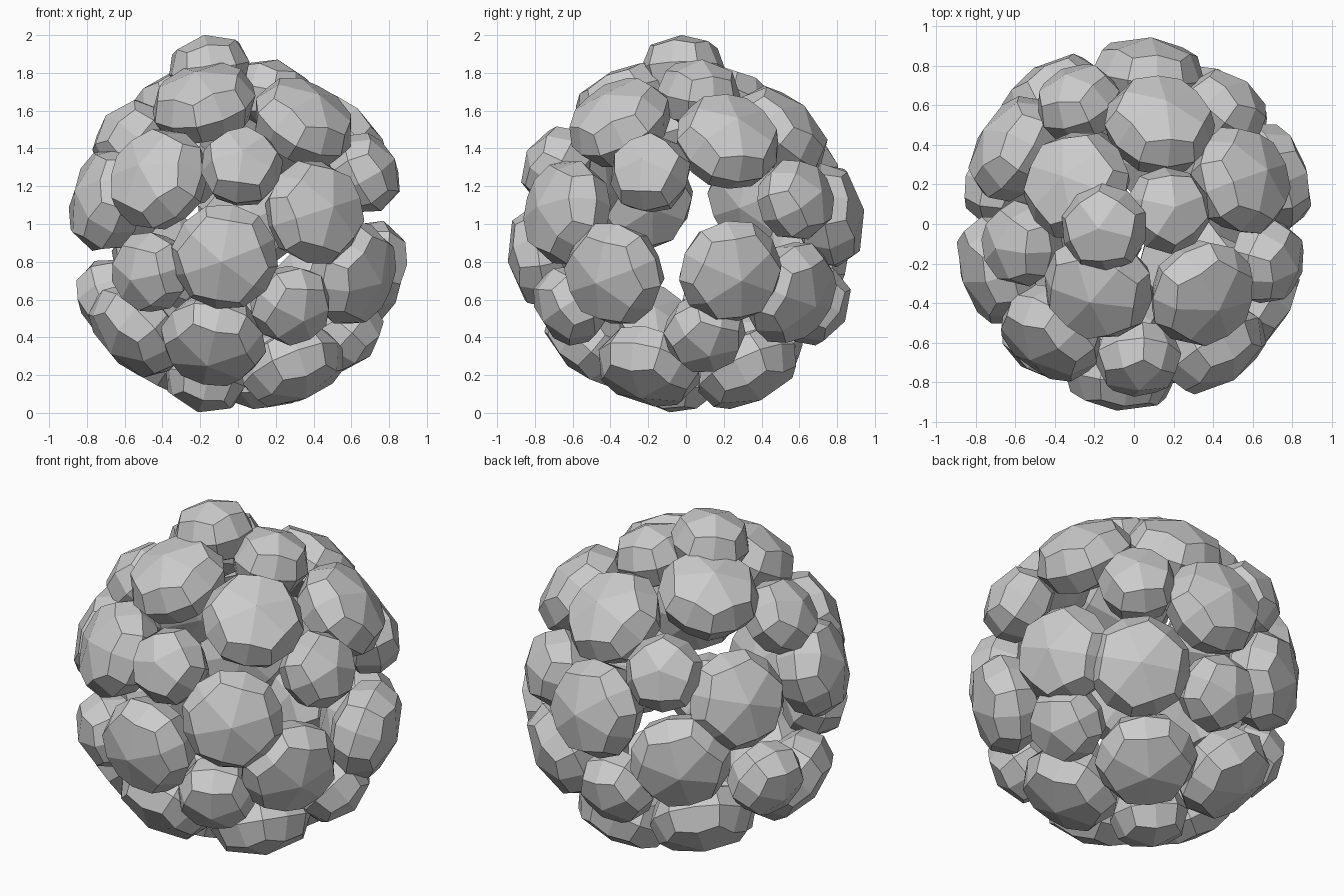
import bpy, bmesh
from math import cos, sin, pi
from mathutils import Vector, Matrix

if "Cube" in bpy.data.objects:
    bpy.data.objects.remove(bpy.data.objects["Cube"])

CENTRE = Vector((0, 0, 0.937))

# Half of the cluster, as offsets from its centre; the other half is its point reflection
LARGE = [(-.07, -.755, -.11), (-.42, -.55, .30), (.405, -.63, .125), (-.13, -.50, -.55),
         (.345, -.35, .60), (-.18, -.32, .70), (.54, .22, .50), (.605, -.38, -.20),
         (.69, .235, -.19), (.29, -.195, -.69)]
SMALL = [(.02, -.68, .365), (-.46, -.58, -.19), (.28, -.61, -.365), (.67, -.19, .33),
         (-.565, -.10, .515), (.17, .07, .755)]


def both_sides(offsets):
    return [Vector(o) * s for o in offsets for s in (1, -1)]


def lobe(name, offset, sides, radius, half, neighbours):
    """Prism pointing outward, rounded one step, with an edge facing its nearest neighbour."""
    n = offset.normalized()
    near = min((p for p in neighbours if (p - offset).length > 0.05),
               key=lambda p: (p - offset).length)
    u = near - offset
    u = (u - n * u.dot(n)).normalized()
    v = n.cross(u)
    bm = bmesh.new()
    rings = []
    for h in (-half, half):
        ring = []
        for i in range(sides):
            a = 2 * pi * (i + 0.5) / sides
            ring.append(bm.verts.new((radius * cos(a), radius * sin(a), h)))
        rings.append(ring)
    lo, hi = rings
    bm.faces.new(lo[::-1])
    bm.faces.new(hi)
    for i in range(sides):
        j = (i + 1) % sides
        bm.faces.new((lo[i], lo[j], hi[j], hi[i]))
    mesh = bpy.data.meshes.new(name)
    bm.to_mesh(mesh)
    bm.free()
    ob = bpy.data.objects.new(name, mesh)
    bpy.context.collection.objects.link(ob)
    rot = Matrix((u, v, n)).transposed().to_4x4()
    ob.matrix_world = Matrix.Translation(CENTRE + offset) @ rot
    sub = ob.modifiers.new("round", 'SUBSURF')
    sub.levels = sub.render_levels = 1
    return ob


large = both_sides(LARGE)
small = both_sides(SMALL)

# Six-sided large lobes
for p in large:
    lobe("large_lobe", p, 6, 0.368, 0.22, large)

# Five-sided small lobes
for p in small:
    lobe("small_lobe", p, 5, 0.312, 0.215, large)

# Extra small lobe sitting on top
lobe("top_lobe", Vector((-.15, -.02, .887)), 5, 0.315, 0.21, large)
